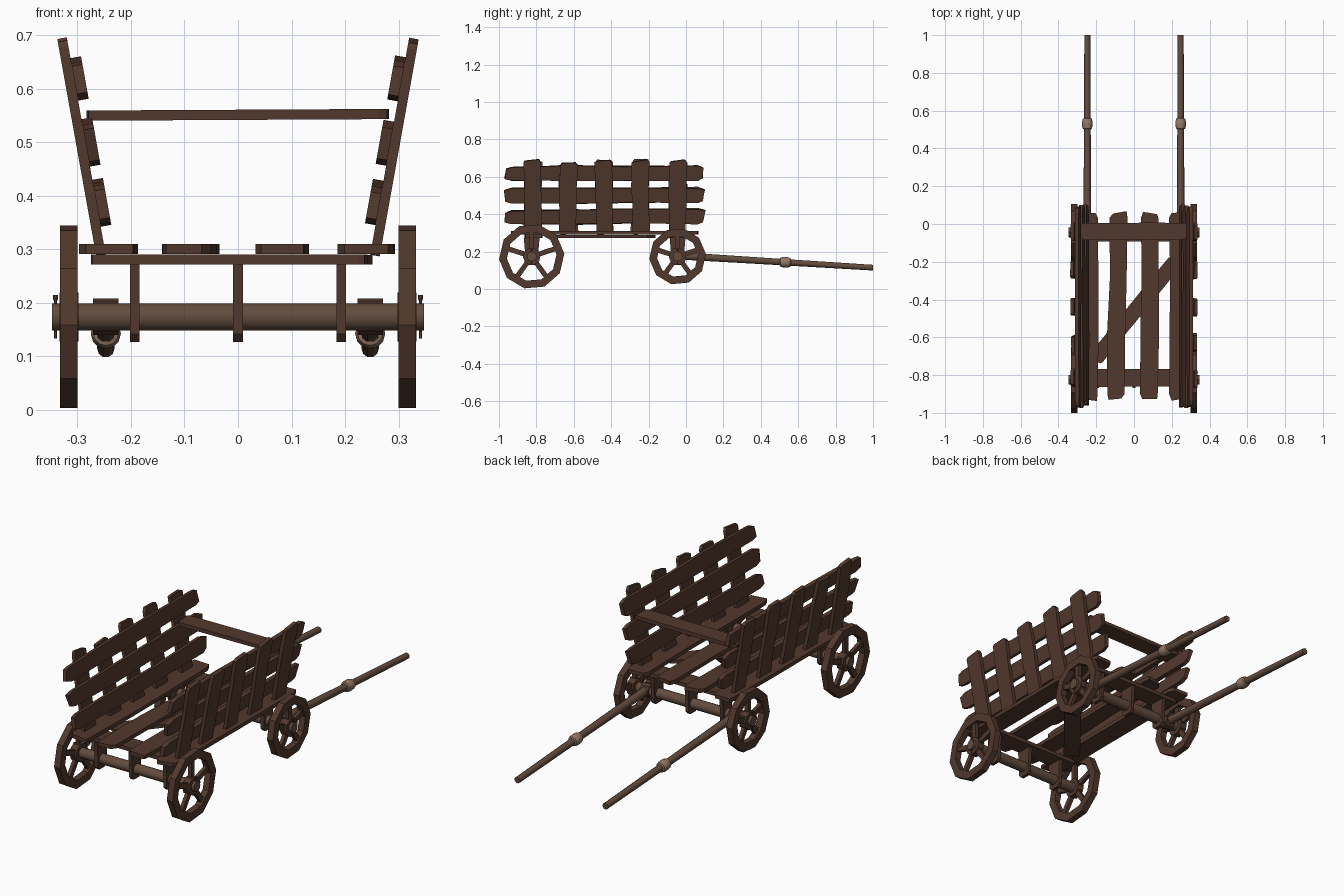
import bpy, bmesh, math, random
from mathutils import Vector as V

if "Cube" in bpy.data.objects:
    bpy.data.objects.remove(bpy.data.objects["Cube"])

random.seed(4)


def material(name, rgb):
    m = bpy.data.materials.new(name)
    m.diffuse_color = (*rgb, 1)
    m.use_nodes = True
    m.node_tree.nodes["Principled BSDF"].inputs["Base Color"].default_value = m.diffuse_color
    return m


WOOD = material("dark_wood", (0.085, 0.040, 0.026))
POLE = material("pole_wood", (0.125, 0.072, 0.048))
ROPE = material("rope", (0.30, 0.19, 0.13))


def finish(name, bm, mat):
    bmesh.ops.remove_doubles(bm, verts=bm.verts, dist=1e-5)
    bmesh.ops.recalc_face_normals(bm, faces=bm.faces)
    me = bpy.data.meshes.new(name)
    bm.to_mesh(me)
    bm.free()
    me.materials.append(mat)
    ob = bpy.data.objects.new(name, me)
    bpy.context.collection.objects.link(ob)
    return ob


def slab(name, outline, offset, mat=WOOD):
    """Flat outline given thickness along the offset vector, centred."""
    bm = bmesh.new()
    lo = [bm.verts.new(p - offset / 2) for p in outline]
    hi = [bm.verts.new(p + offset / 2) for p in outline]
    bm.faces.new(lo)
    bm.faces.new(hi)
    n = len(lo)
    for i in range(n):
        j = (i + 1) % n
        bm.faces.new((lo[i], lo[j], hi[j], hi[i]))
    return finish(name, bm, mat)


def board(name, a, b, width, thick, normal, rough=0.005):
    """Rough plank from a to b with wavy edges and chipped ends."""
    a, b, n = V(a), V(b), V(normal).normalized()
    d = (b - a).normalized()
    w = n.cross(d)
    r = lambda k=1: random.uniform(-rough, rough) * k
    stations = (0, 0.03, 0.35, 0.65, 0.97, 1)
    edge = []
    for s in (1, -1):
        row = []
        for t in stations:
            end = t in (0, 1)
            half = width / 2 - (rough * 1.6 if end else 0)
            row.append(a.lerp(b, t) + w * (s * half + r(0.7)) + d * (r(1.5) if end else 0))
        edge += row if s == 1 else row[::-1]
    return slab(name, edge, n * thick)


def lathe(name, centre, axis, profile, sides, u, phase=0, closed=False, mat=WOOD):
    """Turn (distance along axis, radius) points about the axis."""
    c, ax = V(centre), V(axis).normalized()
    u = V(u)
    u = (u - ax * u.dot(ax)).normalized()
    v = ax.cross(u)
    bm = bmesh.new()
    rings = []
    for t, r in profile:
        rings.append([bm.verts.new(c + ax * t + (u * math.cos(q) + v * math.sin(q)) * r)
                      for q in (math.radians(phase) + math.tau * k / sides for k in range(sides))])
    if closed:
        pairs = list(zip(rings, rings[1:] + rings[:1]))
    else:
        pairs = list(zip(rings, rings[1:]))
        bm.faces.new(rings[0])
        bm.faces.new(rings[-1])
    for p, q in pairs:
        for k in range(sides):
            m = (k + 1) % sides
            bm.faces.new((p[k], p[m], q[m], q[k]))
    return finish(name, bm, mat)


def smooth(ob):
    bpy.ops.object.select_all(action='DESELECT')
    ob.select_set(True)
    bpy.context.view_layer.objects.active = ob
    bpy.ops.object.shade_smooth_by_angle(angle=math.radians(40))


REAR_Y, FRONT_Y, AXLE_Z = -0.825, -0.045, 0.174

# Running gear: axles, axle brackets, wheels and pins
for end, y, R in (("rear", REAR_Y, 0.175), ("front", FRONT_Y, 0.152)):
    smooth(lathe(end + "_axle", (0, y, AXLE_Z), (1, 0, 0),
                 [(-0.348, 0.026), (0.348, 0.026)], 14, (0, -1, 0), mat=POLE))
    for i, x in enumerate((-0.193, 0, 0.193)):
        pts = [(-0.022, 0.127), (0.022, 0.127), (0.036, 0.142), (0.036, 0.2),
               (0.042, 0.272), (-0.042, 0.272), (-0.036, 0.2), (-0.036, 0.142)]
        slab(f"{end}_axle_bracket_{i}", [V((x, y + p, z)) for p, z in pts], V((0.018, 0, 0)))
    for side, s in (("left", -1), ("right", 1)):
        tag = f"{end}_{side}"
        r = R - 0.042
        lathe(tag + "_wheel_rim", (0, y, AXLE_Z), (1, 0, 0),
              [(s * 0.300, R), (s * 0.333, R), (s * 0.333, r), (s * 0.300, r)],
              10, (0, -1, 0), 5, closed=True)
        lathe(tag + "_wheel_hub", (s * 0.316, y, AXLE_Z), (1, 0, 0),
              [(-0.018, 0.047), (0.018, 0.047)], 10, (0, -1, 0), 5)
        for k in range(5):
            q = math.radians(90 + 72 * k)
            d = V((0, math.cos(q), math.sin(q)))
            c = V((s * 0.316, y, AXLE_Z))
            board(f"{tag}_spoke_{k}", c + d * 0.035, c + d * (r + 0.008), 0.026, 0.018,
                  (1, 0, 0), 0.001)
        lathe(tag + "_axle_pin", (s * 0.341, y, AXLE_Z), (0, 0, 1),
              [(-0.04, 0.003), (0.03, 0.003), (0.034, 0.005), (0.041, 0.005)], 6, (1, 0, 0))

# Pulling shafts with rope rings, strapped round the front axle
for side, s in (("left", -1), ("right", 1)):
    a, b = V((s * 0.247, FRONT_Y, 0.178)), V((s * 0.247, 1.0, 0.114))
    d = (b - a).normalized()
    L = (b - a).length
    smooth(lathe(side + "_shaft", a, d, [(0, 0.021), (0.5 * L, 0.018), (L, 0.016)],
                 10, (1, 0, 0), mat=POLE))
    smooth(lathe(side + "_shaft_ring", a + d * 0.577, d,
                 [(-0.03, 0.017), (-0.026, 0.024), (-0.01, 0.028), (0.01, 0.028),
                  (0.026, 0.024), (0.03, 0.017)], 12, (1, 0, 0), mat=ROPE))
    lathe(side + "_axle_strap", (s * 0.247, FRONT_Y, AXLE_Z), (1, 0, 0),
          [(-0.024, 0.034), (0.024, 0.034), (0.024, 0.022), (-0.024, 0.022)],
          10, (0, -1, 0), 18, closed=True)

# Floor: two cross boards and a diagonal brace below four planks
UP = (0, 0, 1)
for end, y in (("rear", REAR_Y + 0.01), ("front", FRONT_Y)):
    board(end + "_cross_board", (-0.27, y, 0.281), (0.238, y, 0.281), 0.095, 0.019, UP, 0.003)
board("diagonal_brace", (-0.21, -0.72, 0.281), (0.225, -0.19, 0.281), 0.085, 0.018, UP)
for i, (x0, x1, lean) in enumerate(((-0.242, -0.242, 0), (-0.1, -0.078, 1),
                                    (0.083, 0.087, 1), (0.242, 0.242, 0))):
    board(f"floor_plank_{i}", (x0, -0.93, 0.301), (x1, 0.062, 0.301),
          0.093 if lean else 0.105, 0.019, UP, 0.007)

# Slatted sides leaning outward
LOW, HIGH = V((0.258, 0, 0.300)), V((0.328, 0, 0.690))
for side, s in (("left", -1), ("right", 1)):
    flip = lambda p: V((p.x * s, p.y, p.z))
    up = (HIGH - LOW).normalized()
    out = V((up.z, 0, -up.x))
    at = lambda z, y: LOW + up * ((z - LOW.z) / up.z) + V((0, y, 0))
    for i, (y, top) in enumerate(((-0.82, 0.688), (-0.63, 0.672), (-0.438, 0.688),
                                  (-0.243, 0.686), (-0.045, 0.686))):
        sway = random.uniform(-0.008, 0.008)
        board(f"{side}_side_post_{i}", flip(at(0.295, y - sway)), flip(at(top, y + sway)),
              0.092, 0.018, flip(out), 0.006)
    for i, z in enumerate((0.383, 0.497, 0.615)):
        tilt = random.uniform(-0.006, 0.006)
        board(f"{side}_side_slat_{i}", flip(at(z - tilt, -0.965) - out * 0.019),
              flip(at(z + tilt, 0.095) - out * 0.019), 0.078, 0.020, flip(out), 0.007)

# Upper bar tying the two sides together at the front
board("upper_cross_bar", (-0.285, -0.04, 0.550), (0.280, -0.036, 0.553), 0.088, 0.019, UP, 0.004)
